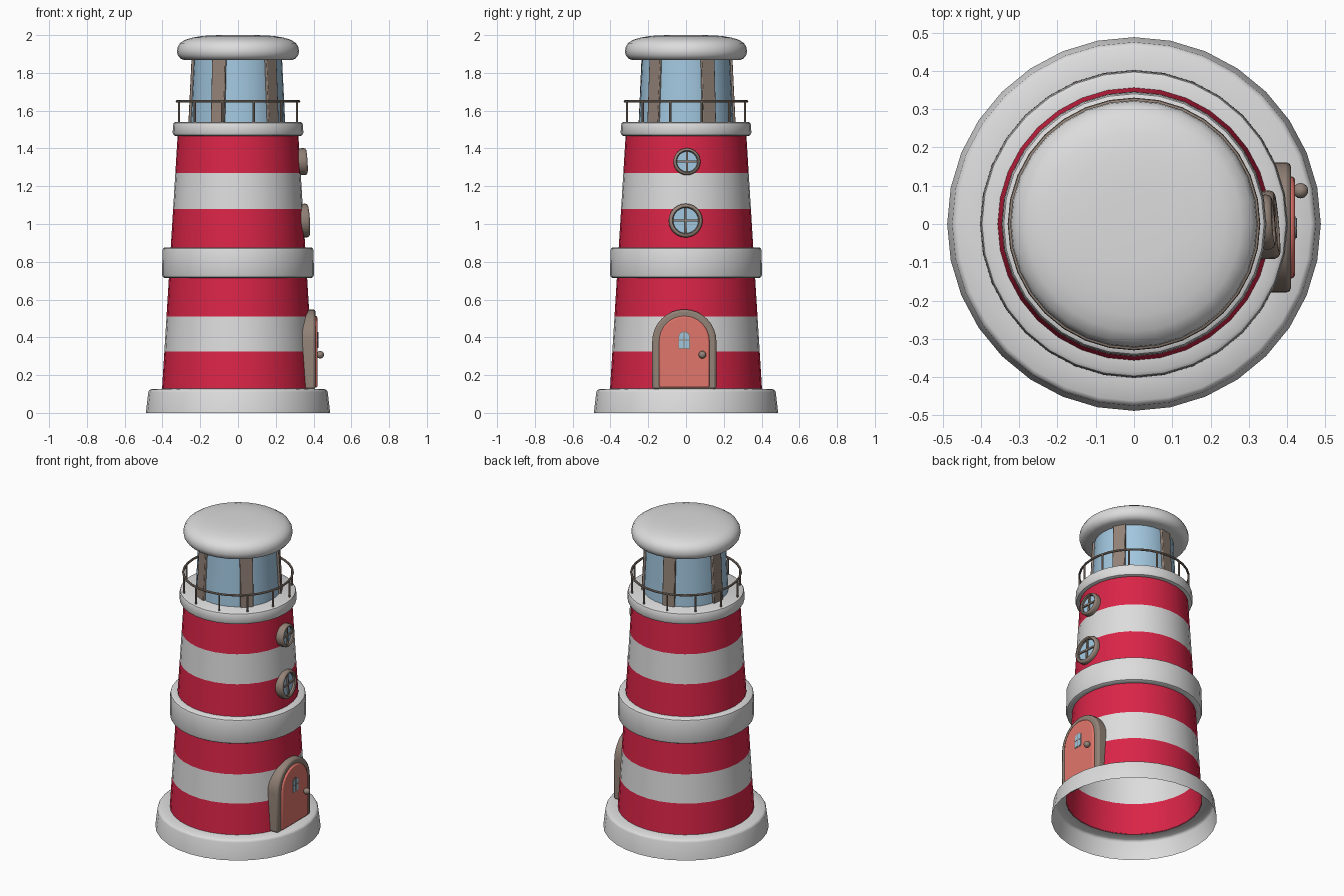
import bpy, bmesh, math
from mathutils import Matrix, Vector

if "Cube" in bpy.data.objects:
    bpy.data.objects.remove(bpy.data.objects["Cube"])

SIDES = 32


def material(name, rgb):
    m = bpy.data.materials.new(name)
    m.diffuse_color = (*rgb, 1)
    m.use_nodes = True
    m.node_tree.nodes["Principled BSDF"].inputs["Base Color"].default_value = m.diffuse_color
    return m


WHITE = material("white", (0.72, 0.72, 0.72))
RED = material("red", (0.70, 0.018, 0.063))
BLUE = material("glass_blue", (0.36, 0.57, 0.74))
BROWN = material("brown", (0.29, 0.225, 0.185))
SALMON = material("salmon", (0.75, 0.18, 0.15))


def finish(name, bm, mats, matrix=Matrix(), bevel=0, angle=35):
    mesh = bpy.data.meshes.new(name)
    bm.to_mesh(mesh)
    bm.free()
    for m in mats:
        mesh.materials.append(m)
    ob = bpy.data.objects.new(name, mesh)
    bpy.context.collection.objects.link(ob)
    ob.matrix_world = matrix
    bpy.ops.object.select_all(action='DESELECT')
    ob.select_set(True)
    bpy.context.view_layer.objects.active = ob
    bpy.ops.object.shade_smooth_by_angle(angle=math.radians(angle))
    if bevel:
        b = ob.modifiers.new("bevel", 'BEVEL')
        b.width, b.segments, b.limit_method = bevel, 2, 'ANGLE'
        b.angle_limit = math.radians(40)
    return ob


def lathe(name, profile, mats, closed=False, rule=None, matrix=Matrix(), sides=SIDES):
    """Revolve (radius, z) points about z; rule(z) picks the material."""
    bm = bmesh.new()
    rings = []
    for r, z in profile:
        if r == 0:
            rings.append([bm.verts.new((0, 0, z))] * sides)
        else:
            rings.append([bm.verts.new((r * math.cos(2 * math.pi * i / sides),
                                        r * math.sin(2 * math.pi * i / sides), z))
                          for i in range(sides)])
    pairs = list(zip(rings, rings[1:] + rings[:1]))
    for a, b in pairs if closed else pairs[:-1]:
        for i in range(sides):
            j = (i + 1) % sides
            vs = list(dict.fromkeys((a[i], a[j], b[j], b[i])))
            f = bm.faces.new(vs)
            if rule:
                f.material_index = rule(f.calc_center_median().z)
    return finish(name, bm, mats, matrix)


def box(name, size, mat, matrix, bevel=0):
    bm = bmesh.new()
    bmesh.ops.create_cube(bm, size=1)
    bmesh.ops.scale(bm, vec=size, verts=bm.verts)
    return finish(name, bm, [mat], matrix, bevel)


def arch(name, y, half, z0, z1, x0, x1, mat, bevel=0):
    """Round-topped slab facing +x."""
    bm = bmesh.new()
    pts = [(-half, z0), (half, z0)]
    pts += [(half * math.cos(math.pi * i / 16), z1 - half + half * math.sin(math.pi * i / 16))
            for i in range(17)]
    f = bm.faces.new([bm.verts.new((x0, y + a, b)) for a, b in pts])
    ext = bmesh.ops.extrude_face_region(bm, geom=[f])
    bmesh.ops.translate(bm, vec=(x1 - x0, 0, 0),
                        verts=[v for v in ext["geom"] if isinstance(v, bmesh.types.BMVert)])
    bmesh.ops.recalc_face_normals(bm, faces=bm.faces)
    return finish(name, bm, [mat], bevel=bevel)


def wall_r(z):
    return 0.402 - 0.0615 * (z - 0.13)


def T(*v):
    return Matrix.Translation(Vector(v))


def R(deg, axis='Z'):
    return Matrix.Rotation(math.radians(deg), 4, axis)


# Foot skirt, open underneath
lathe("base", [(0.488, 0), (0.475, 0.11), (0.471, 0.119), (0.462, 0.125), (0.40, 0.128)], [WHITE])

# Striped tapering tower, a single open shell
STRIPES = [0.125, 0.325, 0.51, 0.72, 0.87, 1.08, 1.27, 1.47]
lathe("tower", [(wall_r(z), z) for z in STRIPES], [RED, WHITE],
      rule=lambda z: int(0.325 < z < 0.51 or 0.72 < z < 0.87 or 1.08 < z < 1.27))

# Middle ring and gallery floor
lathe("middle_ring", [(0.355, 0.715), (0.39, 0.715), (0.398, 0.72), (0.402, 0.73), (0.40, 0.86),
                      (0.397, 0.87), (0.388, 0.876), (0.345, 0.876)], [WHITE], closed=True)
lathe("gallery_floor", [(0, 1.466), (0.33, 1.466), (0.34, 1.47), (0.346, 1.482), (0.344, 1.525),
                        (0.34, 1.535), (0.33, 1.54), (0, 1.54)], [WHITE])

# Lantern room with five wide pillars
lathe("lantern_glass", [(0.25, 1.535), (0.233, 1.88)], [BLUE])
for k in range(5):
    box(f"lantern_pillar_{k + 1}", (0.03, 0.078, 0.35), BROWN,
        R(29 + 72 * k) @ T(0.237, 0, 1.705) @ R(-2.8, 'Y'), 0.004)

# Domed roof
lathe("roof", [(0, 1.868), (0.285, 1.868), (0.305, 1.876), (0.318, 1.892), (0.323, 1.912),
               (0.32, 1.935), (0.308, 1.957), (0.28, 1.975), (0.24, 1.987), (0.185, 1.996),
               (0.1, 2.0), (0, 2.0)], [WHITE])

# Gallery railing
RAIL = 0.323
lathe("rail", [(RAIL + 0.007 * math.cos(a * math.pi / 4), 1.649 + 0.007 * math.sin(a * math.pi / 4))
               for a in range(8)], [BROWN], closed=True)
for k in range(12):
    lathe(f"rail_post_{k + 1}", [(0.006, 1.535), (0.006, 1.648)], [BROWN],
          matrix=R(15 + 30 * k) @ T(RAIL, 0, 0), sides=8)


# Round windows on the +x side
def round_window(name, y, z, x, rad, yaw):
    m = T(x, y, z) @ R(yaw) @ R(86.5, 'Y')
    w = rad * 0.25
    lathe(name + "_frame", [(rad - w, -0.045), (rad - 0.003, -0.045), (rad, 0.004),
                            (rad - 0.004, 0.014), (rad - 0.01, 0.018), (rad - w + 0.005, 0.018),
                            (rad - w, 0.012)], [BROWN], closed=True, matrix=m, sides=24)
    lathe(name + "_glass", [(rad - w + 0.002, 0.0), (0, 0.0)], [BLUE], matrix=m, sides=24)
    length = 2 * (rad - w) + 0.006
    box(name + "_bar_upright", (length, 0.010, 0.012), BROWN, m @ T(0, 0, 0.003))
    box(name + "_bar_level", (0.010, length, 0.012), BROWN, m @ T(0, 0, 0.003))


round_window("upper_window", 0.005, 1.33, 0.346, 0.072, 4)
round_window("lower_window", -0.002, 1.018, 0.356, 0.09, 5)

# Door with frame, small window and knob
arch("door_frame", -0.009, 0.17, 0.126, 0.548, 0.33, 0.41, BROWN, 0.012)
arch("door", -0.009, 0.133, 0.134, 0.513, 0.35, 0.42, SALMON, 0.008)
arch("door_window_frame", -0.01, 0.031, 0.338, 0.432, 0.415, 0.422, BROWN)
arch("door_window_glass", -0.01, 0.026, 0.343, 0.427, 0.416, 0.424, BLUE)
box("door_window_bar_upright", (0.006, 0.005, 0.084), BROWN, T(0.4225, -0.01, 0.385))
box("door_window_bar_level", (0.006, 0.052, 0.005), BROWN, T(0.4225, -0.01, 0.385))

bm = bmesh.new()
bmesh.ops.create_uvsphere(bm, u_segments=16, v_segments=10, radius=0.02)
finish("door_knob", bm, [BROWN], T(0.435, 0.087, 0.308))
